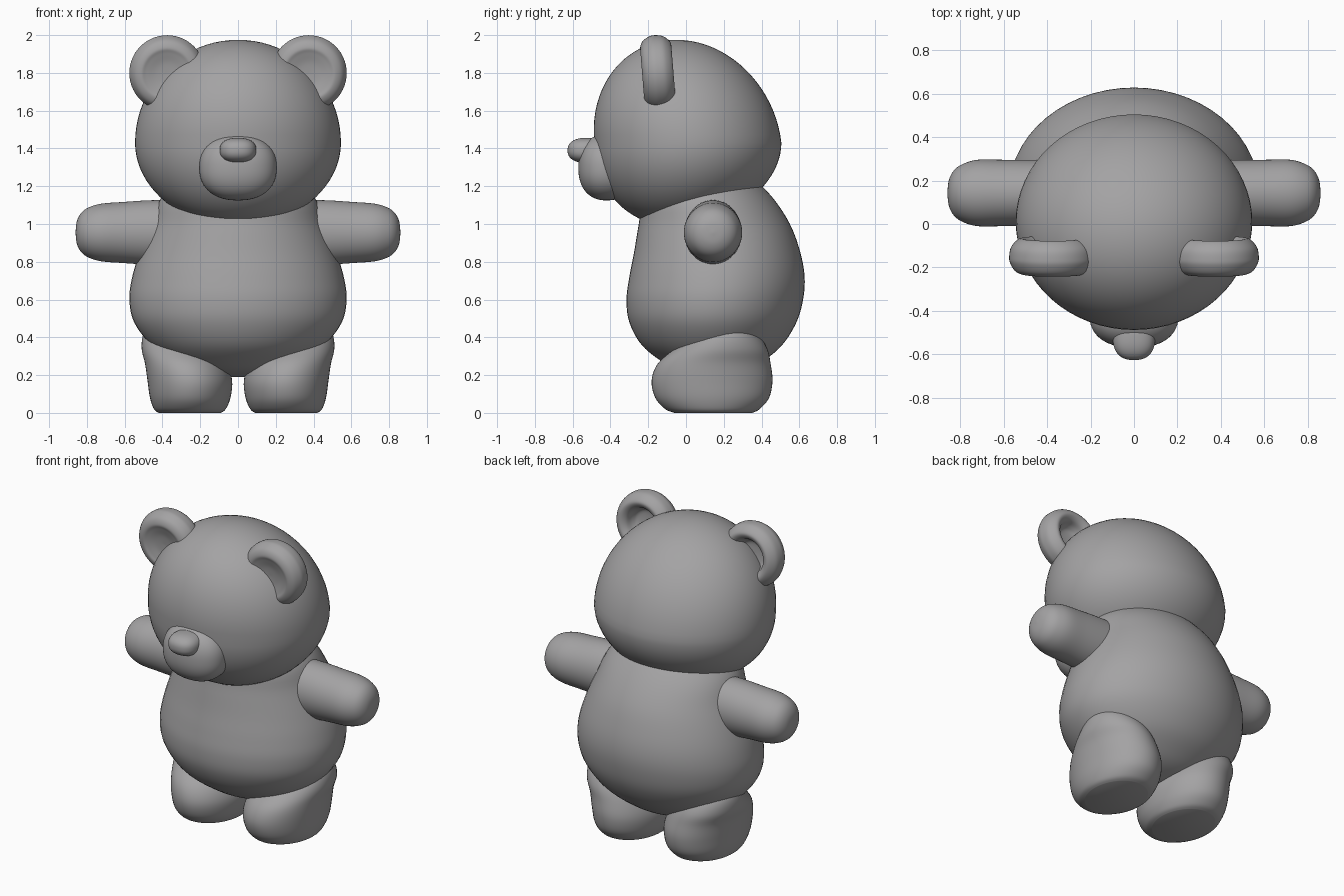
import bpy, bmesh, math
from mathutils import Vector, Matrix

if "Cube" in bpy.data.objects:
    bpy.data.objects.remove(bpy.data.objects["Cube"])

grey = bpy.data.materials.new("plain grey")
grey.diffuse_color = (0.37, 0.365, 0.37, 1)
grey.use_nodes = True
grey.node_tree.nodes["Principled BSDF"].inputs["Base Color"].default_value = grey.diffuse_color


def finish(name, bm, mirror=False):
    bmesh.ops.recalc_face_normals(bm, faces=bm.faces)
    me = bpy.data.meshes.new(name)
    bm.to_mesh(me)
    bm.free()
    me.materials.append(grey)
    me.shade_smooth()
    me.set_sharp_from_angle(angle=math.radians(50))
    ob = bpy.data.objects.new(name, me)
    bpy.context.collection.objects.link(ob)
    if mirror:
        m = ob.modifiers.new("mirror", "MIRROR")
        m.use_mirror_merge = False
    return ob


def smooth_rows(rows, steps=5):
    """Catmull-Rom interpolation between the given rows."""
    out = []
    n = len(rows)
    for i in range(n - 1):
        p0, p1 = rows[max(i - 1, 0)], rows[i]
        p2, p3 = rows[i + 1], rows[min(i + 2, n - 1)]
        for s in range(steps):
            t = s / steps
            out.append([0.5 * (2 * b + (c - a) * t + (2 * a - 5 * b + 4 * c - d) * t * t
                               + (3 * b - a - 3 * c + d) * t ** 3)
                        for a, b, c, d in zip(p0, p1, p2, p3)])
    out.append(list(rows[-1]))
    return out


def loft(name, rows, place, mirror=False, sides=56):
    """Skin elliptical rings; row = (along, centre u, radius u, centre v, radius v)."""
    bm = bmesh.new()
    rings = []
    for t, cu, ru, cv, rv in smooth_rows(rows):
        rings.append([bm.verts.new(place(t, cu + ru * math.cos(a), cv + rv * math.sin(a)))
                      for a in (2 * math.pi * k / sides for k in range(sides))])
    for r0, r1 in zip(rings, rings[1:]):
        for k in range(sides):
            j = (k + 1) % sides
            bm.faces.new((r0[k], r0[j], r1[j], r1[k]))
    bm.faces.new(rings[0])
    bm.faces.new(rings[-1])
    return finish(name, bm, mirror)


def blob(name, shape):
    """Sphere whose points are remapped by shape(unit point)."""
    bm = bmesh.new()
    bmesh.ops.create_uvsphere(bm, u_segments=64, v_segments=40, radius=1)
    for v in bm.verts:
        v.co = shape(v.co.copy())
    return finish(name, bm)


def rounded_box(centre, radii, p):
    """Superellipsoid mapping; p > 2 is boxier than a sphere."""
    def shape(c):
        k = sum(abs(x) ** p for x in c) ** (-1 / p)
        return Vector(o + r * x * k for o, r, x in zip(centre, radii, c))
    return shape


# head: egg leaning forward at the crown, flatter under the chin
def head_shape(c):
    if c.z > 0:
        return Vector((0.545 * c.x, 0.01 + 0.495 * c.y - 0.06 * c.z, 1.43 + 0.545 * c.z))
    y = 0.01 + 0.495 * c.y
    return Vector((0.545 * c.x, y, 1.43 + 0.44 * c.z - 0.12 * y * c.z))


blob("head", head_shape)
blob("snout", rounded_box((0, -0.42, 1.30), (0.205, 0.15, 0.175), 2.3))
blob("nose", rounded_box((0, -0.525, 1.39), (0.097, 0.102, 0.066), 2.4))

# body: pear shape given as (z, front y, back y, half width)
body = [(0.19, 0.12, 0.22, 0.05), (0.22, -0.03, 0.32, 0.22), (0.27, -0.125, 0.405, 0.34),
        (0.36, -0.235, 0.51, 0.46), (0.48, -0.30, 0.585, 0.55), (0.60, -0.315, 0.62, 0.575),
        (0.72, -0.30, 0.628, 0.56), (0.85, -0.275, 0.605, 0.52), (1.0, -0.25, 0.55, 0.46),
        (1.15, -0.22, 0.45, 0.40), (1.3, -0.10, 0.30, 0.25)]
upright = lambda t, u, v: (u, v, t)
loft("body", [(z, 0, w, (f + b) / 2, (b - f) / 2) for z, f, b, w in body], upright)

# stubby legs with flat soles: (z, centre x, half width, front y, back y)
leg = [(0.0, 0.255, 0.165, -0.06, 0.35), (0.02, 0.255, 0.19, -0.11, 0.39),
       (0.08, 0.253, 0.213, -0.163, 0.44), (0.17, 0.255, 0.224, -0.182, 0.458),
       (0.26, 0.275, 0.217, -0.15, 0.448), (0.34, 0.31, 0.20, -0.06, 0.43),
       (0.42, 0.33, 0.17, 0.04, 0.38), (0.5, 0.33, 0.12, 0.1, 0.3)]
loft("legs", [(z, x, w, (f + b) / 2, (b - f) / 2) for z, x, w, f, b in leg], upright, True)

# arms straight out to the sides: (x, radius)
arm = [(0.2, 0.172), (0.45, 0.171), (0.6, 0.162), (0.72, 0.153), (0.79, 0.133),
       (0.83, 0.104), (0.853, 0.06), (0.86, 0.005)]
loft("arms", [(x, 0.143, 0.153 * min(1, r / 0.153), 0.955, r) for x, r in arm],
     lambda t, u, v: (t, u, v), True)

# ears: dished discs revolved round y: (y offset, radius)
ear = [(-0.062, 0.004), (-0.066, 0.06), (-0.078, 0.11), (-0.085, 0.14), (-0.068, 0.175),
       (-0.03, 0.197), (0.0, 0.2), (0.04, 0.192), (0.072, 0.165), (0.08, 0.14),
       (0.06, 0.112), (0.02, 0.095), (-0.005, 0.07), (-0.012, 0.004)]
tilt = Matrix.Translation((0.375, -0.147, 1.80)) @ Matrix.Rotation(0.08, 4, "X")
loft("ears", [(y, 0, r, 0, r) for y, r in ear], lambda t, u, v: tilt @ Vector((u, t, v)), True)
